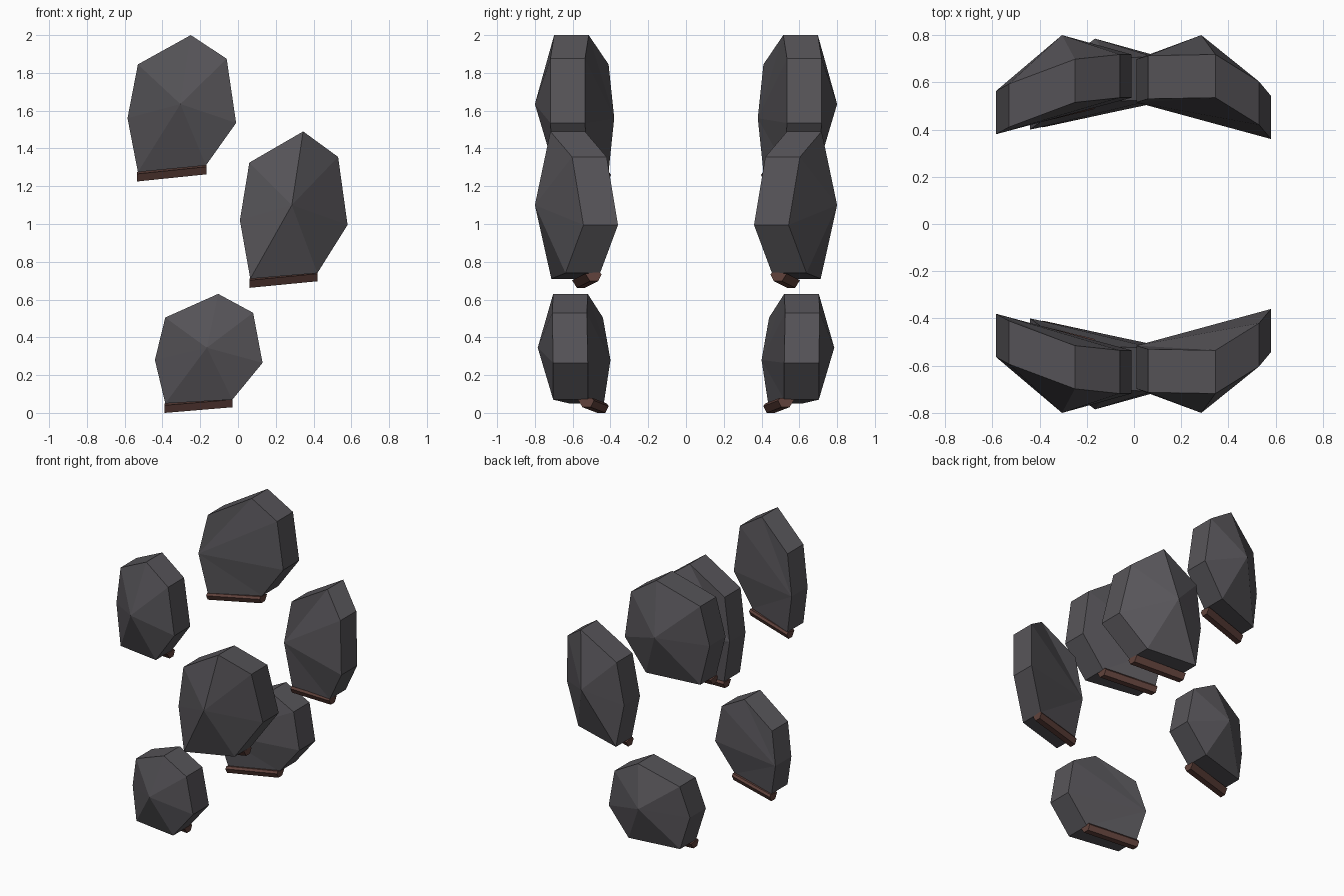
import bpy, bmesh
from mathutils import Vector

if "Cube" in bpy.data.objects:
    bpy.data.objects.remove(bpy.data.objects["Cube"])


def material(name, rgb):
    m = bpy.data.materials.new(name)
    m.diffuse_color = (*rgb, 1)
    m.use_nodes = True
    m.node_tree.nodes["Principled BSDF"].inputs["Base Color"].default_value = m.diffuse_color
    return m


STONE = material("dark_grey", (0.095, 0.09, 0.1))
BROWN = material("brown", (0.12, 0.055, 0.045))
THICK = 0.183

# Plate rims: (x, z, inner y), clockwise from the left corner; then outer peak
PLATES = {
    "upper": ([(-.585, 1.56, -.38), (-.53, 1.845, -.41), (-.25, 2.0, -.515), (-.06, 1.875, -.535),
               (-.01, 1.535, -.535), (-.17, 1.31, -.52), (-.53, 1.275, -.41)], (-.305, -.8, 1.635)),
    "middle": ([(.01, 1.02, -.515), (.06, 1.325, -.53), (.345, 1.49, -.535), (.53, 1.355, -.42),
                (.58, .995, -.36), (.42, .74, -.455), (.065, .71, -.53)], (.285, -.8, 1.1)),
    "lower": ([(-.44, .28, -.4), (-.385, .505, -.44), (-.105, .63, -.52), (.08, .53, -.525),
               (.13, .265, -.52), (-.03, .07, -.52), (-.385, .05, -.435)], (-.165, -.785, .345)),
}
# Strip centre line ends (top of strip)
STRIPS = {
    "upper": ((-.535, -.44, 1.27), (-.167, -.53, 1.308)),
    "middle": ((.06, -.56, .707), (.422, -.49, .742)),
    "lower": ((-.388, -.452, .045), (-.028, -.53, .075)),
}
SECTION = [(-.043, -.005), (.032, .005), (.043, -.01), (.025, -.045), (-.018, -.045)]


def finish(bm, name, mat):
    bmesh.ops.recalc_face_normals(bm, faces=bm.faces)
    me = bpy.data.meshes.new(name)
    bm.to_mesh(me)
    bm.free()
    me.materials.append(mat)
    ob = bpy.data.objects.new(name, me)
    bpy.context.collection.objects.link(ob)
    # matching part on the back side
    mod = ob.modifiers.new("mirror", 'MIRROR')
    mod.use_axis = (False, True, False)


def plate(name, rim, peak):
    bm = bmesh.new()
    inner = [bm.verts.new((x, y, z)) for x, z, y in rim]
    outer = [bm.verts.new((x, y - THICK, z)) for x, z, y in rim]
    tip = bm.verts.new(peak)
    n = len(rim)
    for i in range(n):
        j = (i + 1) % n
        bm.faces.new((inner[i], inner[j], outer[j], outer[i]))
        bm.faces.new((outer[i], outer[j], tip))
    for i in range(1, n - 1):
        bm.faces.new((inner[0], inner[i], inner[i + 1]))
    finish(bm, name, STONE)


def strip(name, ends):
    bm = bmesh.new()
    a, b = [[bm.verts.new(Vector(e) + Vector((0, dy, dz))) for dy, dz in SECTION] for e in ends]
    n = len(SECTION)
    for i in range(n):
        j = (i + 1) % n
        bm.faces.new((a[i], a[j], b[j], b[i]))
    bm.faces.new(a)
    bm.faces.new(b)
    finish(bm, name, BROWN)


# Faceted plates with a brown strip along each lower edge
for key, (rim, peak) in PLATES.items():
    plate(key + "_plate", rim, peak)
    strip(key + "_edge_strip", STRIPS[key])
